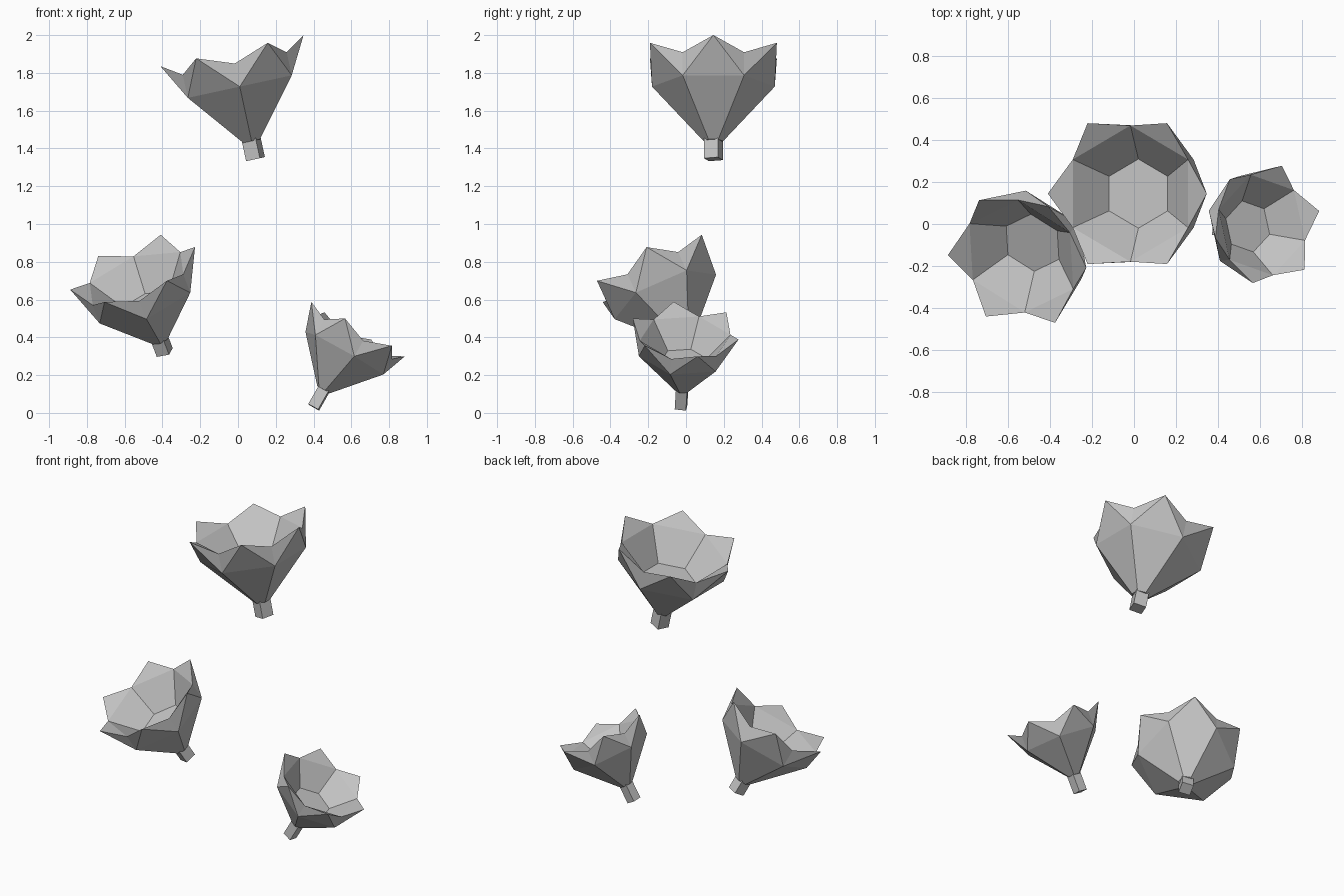
import bpy, bmesh, math
from mathutils import Vector, Matrix

cube = bpy.data.objects.get("Cube")
if cube:
    bpy.data.objects.remove(cube, do_unlink=True)

grey = bpy.data.materials.new("plain_grey")
grey.use_nodes = True
GREY = (0.55, 0.55, 0.55, 1)
grey.diffuse_color = GREY
grey.node_tree.nodes["Principled BSDF"].inputs["Base Color"].default_value = GREY


def ring(bm, sides, radius, depth, turn):
    """Ring of vertices at a depth below the petal tips."""
    verts = []
    for i in range(sides):
        a = math.radians(turn) + math.tau * i / sides
        verts.append(bm.verts.new((radius * math.cos(a), radius * math.sin(a), -depth)))
    return verts


def bridge(bm, low, high):
    n = len(low)
    for i in range(n):
        j = (i + 1) % n
        bm.faces.new((low[i], low[j], high[j], high[i]))


def finish(bm, name, matrix):
    bmesh.ops.recalc_face_normals(bm, faces=bm.faces)
    mesh = bpy.data.meshes.new(name)
    bm.to_mesh(mesh)
    bm.free()
    mesh.materials.append(grey)
    obj = bpy.data.objects.new(name, mesh)
    bpy.context.collection.objects.link(obj)
    obj.matrix_world = matrix


def bloom(name, matrix):
    bm = bmesh.new()
    base = ring(bm, 6, 0.052, 0.49, 30)
    belly = ring(bm, 6, 0.325, 0.195, 30)
    notch = ring(bm, 6, 0.325, 0.07, 30)
    floor = ring(bm, 6, 0.165, 0.25, 30)
    tips = ring(bm, 6, 0.388, 0, 60)
    bridge(bm, base, belly)
    bridge(bm, floor, notch)
    bm.faces.new(base)
    bm.faces.new(floor)
    # Pointed petal ends, each between two notches
    for i in range(6):
        j = (i + 1) % 6
        bm.faces.new((belly[i], belly[j], tips[i]))
        bm.faces.new((notch[i], notch[j], tips[i]))
        bm.faces.new((belly[i], notch[i], tips[i]))
        bm.faces.new((belly[j], notch[j], tips[i]))
    finish(bm, name, matrix)


def stem(name, matrix, depth):
    bm = bmesh.new()
    top = ring(bm, 4, 0.056, 0.47, 25)
    bottom = ring(bm, 4, 0.056, depth, 25)
    bridge(bm, bottom, top)
    bm.faces.new(top)
    bm.faces.new(bottom)
    finish(bm, name, matrix)


# name, centre of petal tips, axis, direction of one petal, size, stem depth
flowers = [
    ("large", (-0.032, 0.145, 1.918), (-0.212, 0, 0.977), (1, 0, 0.217), 1.0, 0.588),
    ("left", (-0.558, -0.179, 0.765), (-0.328, -0.396, 0.858), (0.332, -0.03, 0.113), 0.903, 0.575),
    ("small", (0.636, -0.002, 0.444), (0.493, 0.051, 0.868), (0.248, 0.064, -0.144), 0.757, 0.63),
]
for name, centre, axis, petal, size, depth in flowers:
    z = Vector(axis).normalized()
    y = z.cross(Vector(petal)).normalized()
    x = y.cross(z)
    turn = Matrix((x, y, z)).transposed().to_4x4()
    matrix = Matrix.Translation(centre) @ turn @ Matrix.Scale(size, 4)
    bloom(name + "_bloom", matrix)
    stem(name + "_stem", matrix, depth)
